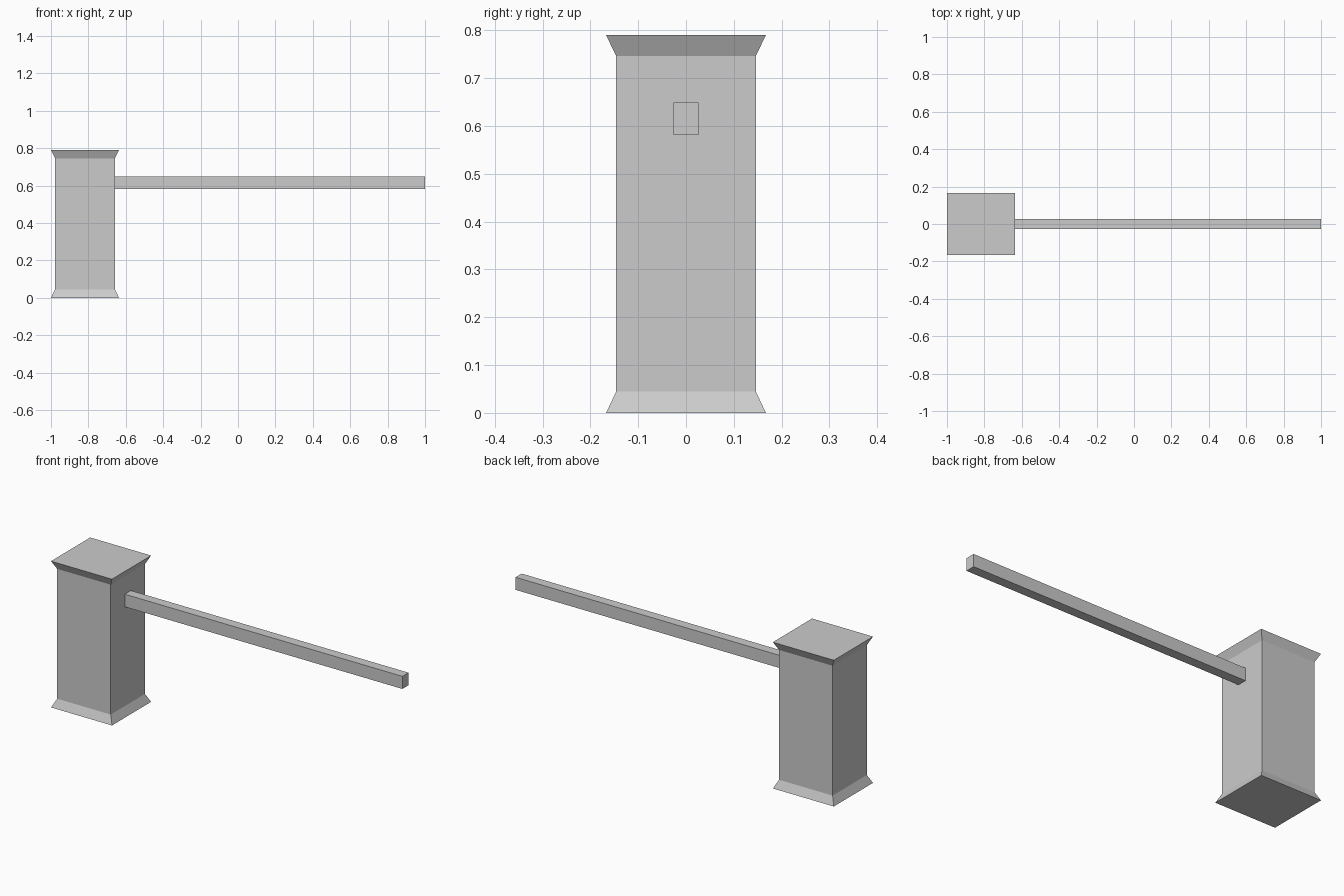
import bpy, bmesh

if "Cube" in bpy.data.objects:
    bpy.data.objects.remove(bpy.data.objects["Cube"])


def loft(name, rings, cx):
    """Stack rectangular rings (half x, half y, z) into a closed solid."""
    bm = bmesh.new()
    loops = []
    for hx, hy, z in rings:
        loops.append([bm.verts.new((cx + sx * hx, sy * hy, z))
                      for sx, sy in ((-1, -1), (1, -1), (1, 1), (-1, 1))])
    for low, high in zip(loops, loops[1:]):
        for i in range(4):
            j = (i + 1) % 4
            bm.faces.new((low[i], low[j], high[j], high[i]))
    bm.faces.new(loops[0][::-1])
    bm.faces.new(loops[-1])
    mesh = bpy.data.meshes.new(name)
    bm.to_mesh(mesh)
    bm.free()
    obj = bpy.data.objects.new(name, mesh)
    bpy.context.collection.objects.link(obj)
    return obj


# Barrier housing: square pillar with flared foot and cap
loft("barrier_post", [
    (0.182, 0.167, 0.0),
    (0.160, 0.146, 0.045),
    (0.160, 0.146, 0.746),
    (0.182, 0.167, 0.79),
], -0.818)

# Barrier arm: starts at the pillar's side face
start, end = -0.658, 1.0
loft("barrier_arm", [
    ((end - start) / 2, 0.026, 0.581),
    ((end - start) / 2, 0.026, 0.649),
], (start + end) / 2)
